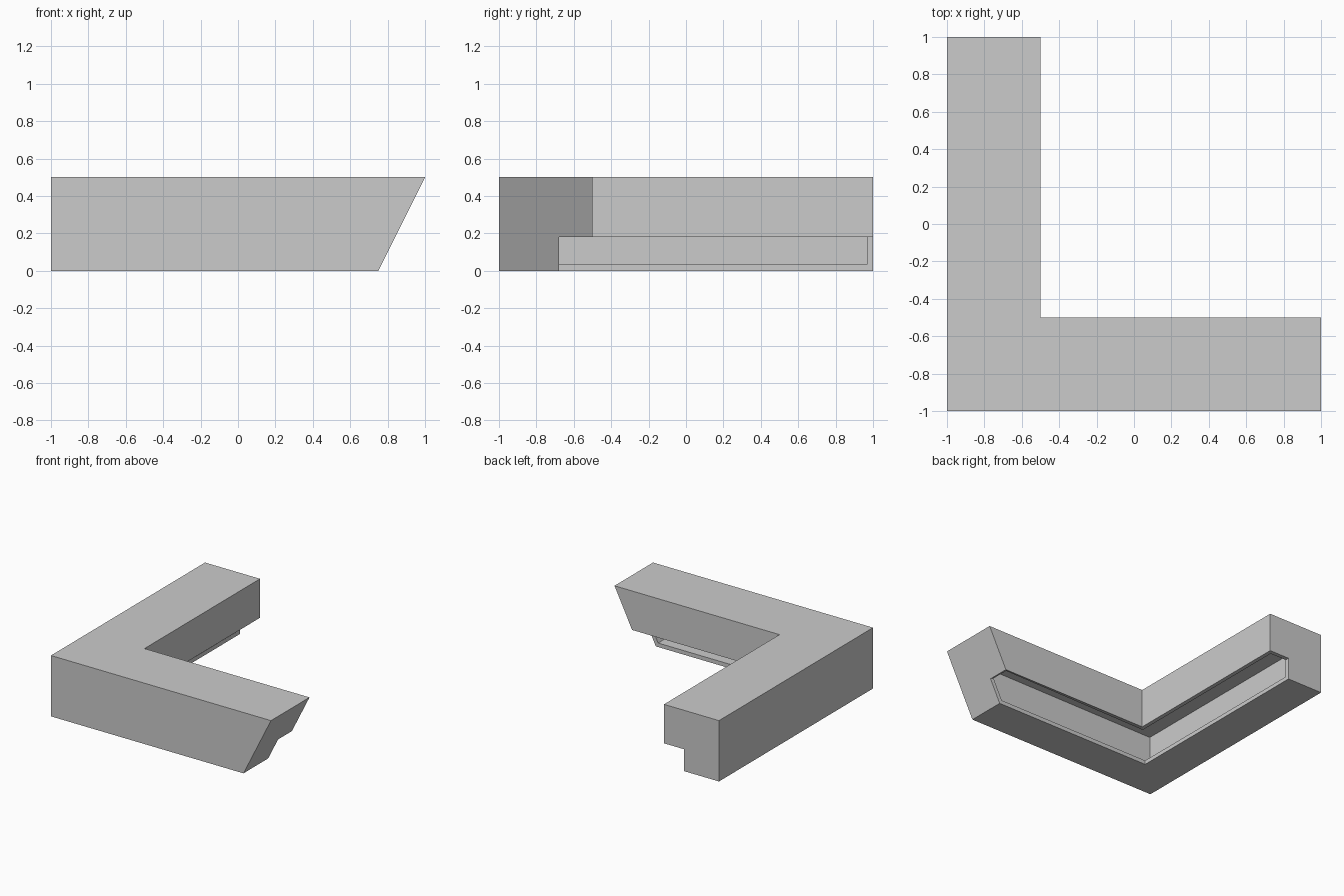
import bpy
import bmesh

WALL = 0.033

cube = bpy.data.objects.get("Cube")
if cube:
    bpy.data.objects.remove(cube, do_unlink=True)

# Plain grey finish
grey = bpy.data.materials.new("plain_grey")
grey.use_nodes = True
colour = (0.6, 0.6, 0.6, 1.0)
grey.diffuse_color = colour
grey.node_tree.nodes["Principled BSDF"].inputs["Base Color"].default_value = colour

# Cross-section: distance in from the outer side, height
profile = [(0, 0), (0, 0.5), (0.5, 0.5), (0.5, 0.18), (0.32, 0.18), (0.32, 0)]
OPEN_SIDES = (3, 4)  # underside of the overhang and the recessed inner wall

# Sweep stations: square end, mitred corner, sloping end
stations = [
    lambda o, z: (-1 + o, 1, z),
    lambda o, z: (-1 + o, -1 + o, z),
    lambda o, z: (0.75 + z / 2, -1 + o, z),
]

bm = bmesh.new()
rings = [[bm.verts.new(place(o, z)) for o, z in profile] for place in stations]
open_faces = []
count = len(profile)
for a, b in zip(rings, rings[1:]):
    for i in range(count):
        j = (i + 1) % count
        face = bm.faces.new((a[i], a[j], b[j], b[i]))
        if i in OPEN_SIDES:
            open_faces.append(face)
bm.faces.new(rings[0])
bm.faces.new(rings[-1])
bmesh.ops.recalc_face_normals(bm, faces=bm.faces)

# Open the inner step and merge the coplanar halves of the top and floor
bmesh.ops.delete(bm, geom=open_faces, context='FACES')
bmesh.ops.dissolve_limit(bm, angle_limit=0.01, verts=bm.verts, edges=bm.edges)

mesh = bpy.data.meshes.new("corner_shell")
bm.to_mesh(mesh)
bm.free()
mesh.materials.append(grey)
shell = bpy.data.objects.new("corner_shell", mesh)
bpy.context.collection.objects.link(shell)

# Give the hollow shell its wall thickness
solid = shell.modifiers.new("wall_thickness", 'SOLIDIFY')
solid.thickness = WALL
solid.offset = -1
solid.use_even_offset = True
solid.use_quality_normals = True
